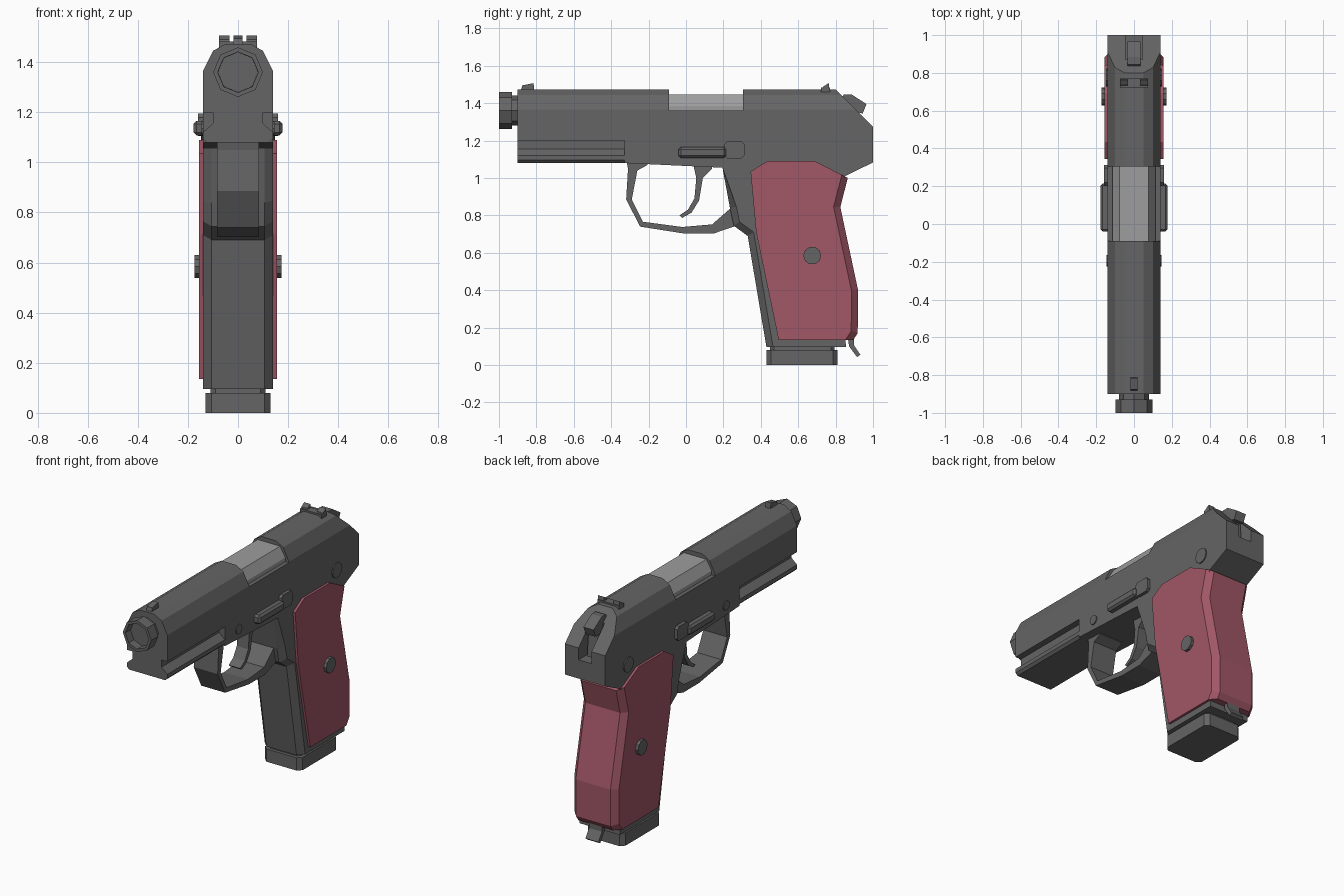
import bpy, bmesh, math
from mathutils import Vector

if "Cube" in bpy.data.objects:
    bpy.data.objects.remove(bpy.data.objects["Cube"])


def material(name, rgb):
    m = bpy.data.materials.new(name)
    m.diffuse_color = (*rgb, 1)
    m.use_nodes = True
    m.node_tree.nodes["Principled BSDF"].inputs["Base Color"].default_value = m.diffuse_color
    return m


STEEL = material("dark steel", (0.13, 0.13, 0.13))
RED = material("red grip", (0.36, 0.096, 0.135))
SILVER = material("bare steel", (0.34, 0.34, 0.34))


def prism(name, pts, axis, a, b, mat=STEEL, bevel=None, width=0.02, edit=None):
    """Extrude a 2D outline along an axis from a to b, bevelling edges chosen by a rule."""
    def place(p, t):
        return {'x': (t, p[0], p[1]), 'y': (p[0], t, p[1]), 'z': (p[0], p[1], t)}[axis]
    bm = bmesh.new()
    lo = [bm.verts.new(place(p, a)) for p in pts]
    hi = [bm.verts.new(place(p, b)) for p in pts]
    bm.faces.new(lo)
    bm.faces.new(hi[::-1])
    n = len(pts)
    for i in range(n):
        j = (i + 1) % n
        bm.faces.new((lo[i], hi[i], hi[j], lo[j]))
    bmesh.ops.recalc_face_normals(bm, faces=bm.faces[:])
    if bevel:
        edges = [e for e in bm.edges if bevel(e.verts[0].co, e.verts[1].co)]
        bmesh.ops.bevel(bm, geom=edges, offset=width, segments=1, affect='EDGES')
    if edit:
        edit(bm)
    me = bpy.data.meshes.new(name)
    bm.to_mesh(me)
    bm.free()
    me.materials.append(mat)
    ob = bpy.data.objects.new(name, me)
    bpy.context.collection.objects.link(ob)
    return ob


def side(name, pts, w, **kw):
    return prism(name, pts, 'x', -w, w, **kw)


def rect(u0, u1, v0, v1):
    return [(u0, v0), (u1, v0), (u1, v1), (u0, v1)]


def ngon(u, v, r, n, turn=0.0):
    return [(u + r * math.cos(turn + math.tau * i / n),
             v + r * math.sin(turn + math.tau * i / n)) for i in range(n)]


def mirrored(half):
    return half + [(-x, z) for x, z in reversed(half)]


def along_x(p, q):
    return abs(p.x - q.x) > 0.01


# slide: front, low middle under the ejection port, and rear
section = mirrored([(0.14, 1.2), (0.14, 1.365), (0.10, 1.445), (0.05, 1.473)])
prism("slide_front", section, 'y', -0.9, -0.09)
prism("slide_middle", rect(-0.14, 0.14, 1.2, 1.36), 'y', -0.09, 0.305)


def slope_rear(bm):
    r = bmesh.ops.bisect_plane(bm, geom=bm.verts[:] + bm.edges[:] + bm.faces[:],
                               plane_co=(0, 0.8, 1.473), plane_no=Vector((0, 0.198, 0.2)).normalized(),
                               clear_outer=True)
    cut = [g for g in r['geom_cut'] if isinstance(g, bmesh.types.BMEdge)]
    bmesh.ops.holes_fill(bm, edges=cut, sides=0)
    bmesh.ops.recalc_face_normals(bm, faces=bm.faces[:])


rear = prism("slide_rear", section, 'y', 0.305, 1.0, edit=slope_rear)
cutter = prism("hammer_slot_cutter", rect(-0.045, 0.045, 1.19, 1.6), 'y', 0.87, 1.1)
cutter.hide_render = True
cutter.hide_viewport = True
cutter.display_type = 'WIRE'
mod = rear.modifiers.new("hammer_slot", 'BOOLEAN')
mod.operation = 'DIFFERENCE'
mod.object = cutter
mod.solver = 'EXACT'

# barrel in the port and at the muzzle
prism("chamber", mirrored([(0.115, 1.3), (0.115, 1.385), (0.078, 1.447)]), 'y', -0.09, 0.305, mat=SILVER)
prism("muzzle_neck", ngon(0, 1.36, 0.08, 8), 'y', -0.94, -0.88)


def bore(bm):
    front = min(bm.faces, key=lambda f: f.calc_center_median().y)
    bmesh.ops.inset_individual(bm, faces=[front], thickness=0.018)
    bmesh.ops.inset_individual(bm, faces=[front], thickness=0.001, depth=-0.05)


prism("muzzle_ring", ngon(0, 1.36, 0.099, 8), 'y', -1.0, -0.93, edit=bore)

# grooved rail under the front of the slide
rail = [(0.125, 1.08), (0.14, 1.095), (0.14, 1.12), (0.10, 1.155), (0.10, 1.2)]
prism("front_rail", mirrored(rail), 'y', -0.9, -0.33)

# frame and grip core in one outline, with a chamfered front strap
frame = [(-0.33, 1.2), (-0.33, 1.08), (0.195, 1.055), (0.235, 0.84), (0.255, 0.745),
         (0.33, 0.69), (0.43, 0.096), (0.855, 0.096), (0.85, 0.2), (0.84, 0.4),
         (0.77, 0.85), (0.85, 1.01), (1.0, 1.083), (1.0, 1.2)]
side("frame", frame, 0.14, width=0.035,
     bevel=lambda p, q: not along_x(p, q) and all(0.19 < v.y < 0.44 and v.z < 1.06 for v in (p, q)))

# wrap-around grip with chamfered back edges
grip = [(0.345, 1.035), (0.435, 1.09), (0.69, 1.09), (0.865, 1.0), (0.825, 0.845),
        (0.92, 0.40), (0.918, 0.17), (0.895, 0.135), (0.495, 0.135), (0.375, 0.71)]
side("grip", grip, 0.155, mat=RED, width=0.035,
     bevel=lambda p, q: not along_x(p, q) and (p.y + q.y) / 2 > 0.83)

# magazine base and neck
upright = lambda p, q: abs(p.z - q.z) > 0.01
prism("magazine_base", rect(-0.13, 0.13, 0.43, 0.81), 'z', 0.0, 0.08, bevel=upright, width=0.025)
prism("magazine_neck", rect(-0.11, 0.11, 0.45, 0.795), 'z', 0.07, 0.11, bevel=upright, width=0.02)

# trigger guard and trigger
guard = [(-0.32, 1.10), (-0.31, 1.05), (-0.32, 0.885), (-0.245, 0.74), (-0.01, 0.703), (0.147, 0.703),
         (0.255, 0.74), (0.30, 0.76), (0.30, 0.84), (0.238, 0.838), (0.14, 0.752), (-0.02, 0.738),
         (-0.23, 0.766), (-0.29, 0.885), (-0.26, 1.04), (-0.205, 1.07), (-0.205, 1.10)]
side("trigger_guard", guard, 0.083)
trigger = [(0.035, 1.09), (0.055, 1.0), (0.045, 0.89), (0.01, 0.83), (-0.035, 0.80),
           (-0.02, 0.787), (0.03, 0.815), (0.07, 0.88), (0.09, 1.0), (0.14, 1.05), (0.14, 1.09)]
side("trigger", trigger, 0.04)

# hammer
hammer = [(0.83, 1.43), (0.845, 1.447), (0.885, 1.447), (0.965, 1.395), (0.945, 1.345),
          (0.915, 1.35), (0.93, 1.19), (0.85, 1.19)]
side("hammer", hammer, 0.035)

# sights
side("front_sight", [(-0.885, 1.46), (-0.875, 1.495), (-0.815, 1.507), (-0.81, 1.46)], 0.018)
sight = [(0.72, 1.45), (0.735, 1.49), (0.763, 1.507), (0.77, 1.45)]
for label, x in (("left", -0.075), ("right", 0.033)):
    prism("rear_sight_" + label, sight, 'x', x, x + 0.042)
side("rear_sight_base", rect(0.722, 0.77, 1.45, 1.483), 0.075)

# slide stop and pins, the same on both sides
side("slide_stop_bar", rect(-0.04, 0.215, 1.108, 1.165), 0.178, width=0.012, bevel=lambda p, q: True)
tab = rect(0.205, 0.312, 1.105, 1.195)
side("slide_stop_tab", tab, 0.16, width=0.015, bevel=along_x)
for name, y, z, r, w in (("front_pin", -0.195, 1.135, 0.03, 0.146),
                         ("rear_pin", 0.775, 1.135, 0.048, 0.147),
                         ("grip_screw", 0.675, 0.585, 0.048, 0.173)):
    side(name, ngon(y, z, r, 10), w)

# catch at the heel of the grip
catch = [(0.865, 0.15), (0.872, 0.10), (0.915, 0.042), (0.932, 0.055), (0.897, 0.107), (0.897, 0.15)]
side("magazine_catch", catch, 0.045)
